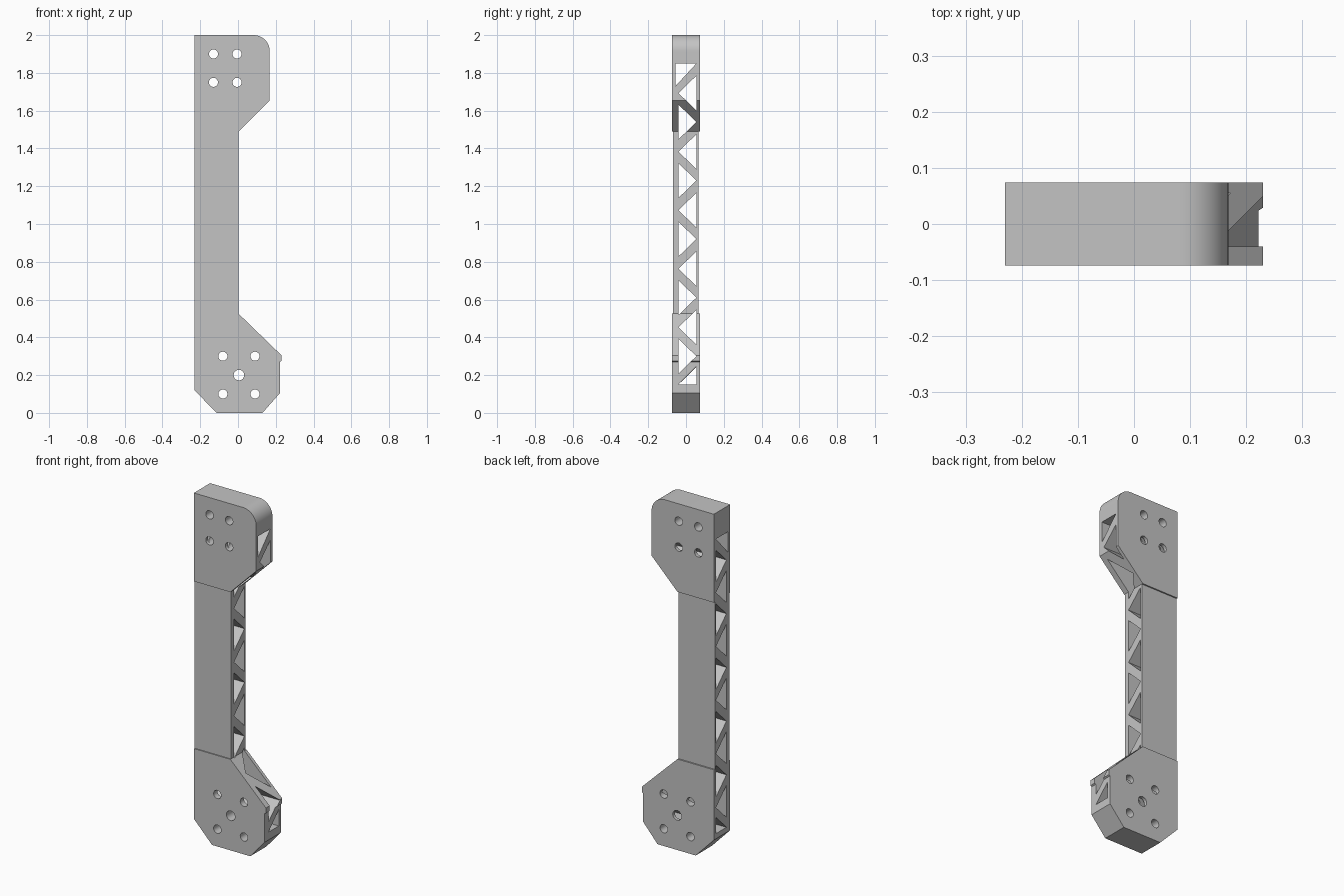
import bpy, bmesh, math
from mathutils import Vector

cube = bpy.data.objects.get("Cube")
if cube:
    bpy.data.objects.remove(cube)

grey = bpy.data.materials.new("grey plastic")
grey.use_nodes = True
COLOR = (0.55, 0.55, 0.55, 1)
grey.diffuse_color = COLOR
grey.node_tree.nodes["Principled BSDF"].inputs["Base Color"].default_value = COLOR


def prisms(name, outlines, sweep):
    """Extrude each closed outline of 3D points along the sweep vector."""
    bm = bmesh.new()
    for pts in outlines:
        face = bm.faces.new([bm.verts.new(p) for p in pts])
        out = bmesh.ops.extrude_face_region(bm, geom=[face])["geom"]
        moved = [v for v in out if isinstance(v, bmesh.types.BMVert)]
        bmesh.ops.translate(bm, verts=moved, vec=Vector(sweep))
    bmesh.ops.recalc_face_normals(bm, faces=bm.faces)
    mesh = bpy.data.meshes.new(name)
    bm.to_mesh(mesh)
    bm.free()
    mesh.materials.append(grey)
    obj = bpy.data.objects.new(name, mesh)
    bpy.context.collection.objects.link(obj)
    return obj


def plate(name, profile, y0, y1):
    return prisms(name, [[(x, y0, z) for x, z in profile]], (0, y1 - y0, 0))


def arc(cx, cz, r, start, end, n):
    angles = [math.radians(start + (end - start) * i / n) for i in range(n + 1)]
    return [(cx + r * math.cos(a), cz + r * math.sin(a)) for a in angles]


# Body: foot, thinner shaft and head share one straight back edge
LEFT, NECK, FOOT_TOP, HEAD_BASE = -0.23, 0.003, 0.525, 1.49
foot = plate("foot", [(LEFT, FOOT_TOP), (LEFT, 0.12), (-0.114, 0), (0.13, 0),
                      (0.222, 0.105), (0.222, 0.27), (0.23, 0.275),
                      (0.23, 0.305), (NECK, FOOT_TOP)], -0.074, 0.074)
shaft = plate("shaft", [(LEFT, FOOT_TOP), (NECK, FOOT_TOP),
                        (NECK, HEAD_BASE), (LEFT, HEAD_BASE)], -0.068, 0.066)
head = plate("head", [(LEFT, HEAD_BASE), (NECK, HEAD_BASE), (0.168, 1.655)]
             + arc(0.083, 1.915, 0.085, 0, 90, 16) + [(LEFT, 2)], -0.074, 0.074)

# Truss windows: alternating triangles running through the whole width
FRONT, BACK, HALF = -0.04, 0.055, 0.092
windows = [[(FRONT, 0.15), (BACK, 0.15), (BACK, 0.245)],
           [(-0.056, 1.85), (BACK, 1.85), (-0.056, 1.73)]]
for i in range(5):
    for base, tip, z in ((FRONT, BACK, 0.30), (BACK, FRONT, 0.453)):
        z += 0.31 * i
        windows.append([(base, z - HALF), (base, z + HALF), (tip, z)])
truss_cutter = prisms("truss_cutter", [[(-0.5, y, z) for y, z in w] for w in windows],
                      (1, 0, 0))

# Bolt holes running front to back
holes = [(x, z, 0.024) for x in (-0.13, -0.005) for z in (1.75, 1.9)]
holes += [(x, z, 0.024) for x in (-0.08, 0.09) for z in (0.1, 0.3)]
holes.append((0.005, 0.2, 0.028))
circles = [arc(x, z, r, 0, 345, 23) for x, z, r in holes]
hole_cutter = prisms("hole_cutter", [[(x, -0.2, z) for x, z in c] for c in circles],
                     (0, 0.4, 0))

# Cut the windows and holes, then drop the cutters
for part in (foot, shaft, head):
    bpy.ops.object.select_all(action="DESELECT")
    bpy.context.view_layer.objects.active = part
    part.select_set(True)
    for cutter in (truss_cutter, hole_cutter):
        if part is shaft and cutter is hole_cutter:
            continue
        mod = part.modifiers.new("cut", "BOOLEAN")
        mod.operation = "DIFFERENCE"
        mod.solver = "EXACT"
        mod.object = cutter
        bpy.ops.object.modifier_apply(modifier=mod.name)
    bpy.ops.object.shade_smooth_by_angle(angle=math.radians(30))

for cutter in (truss_cutter, hole_cutter):
    bpy.data.objects.remove(cutter)
